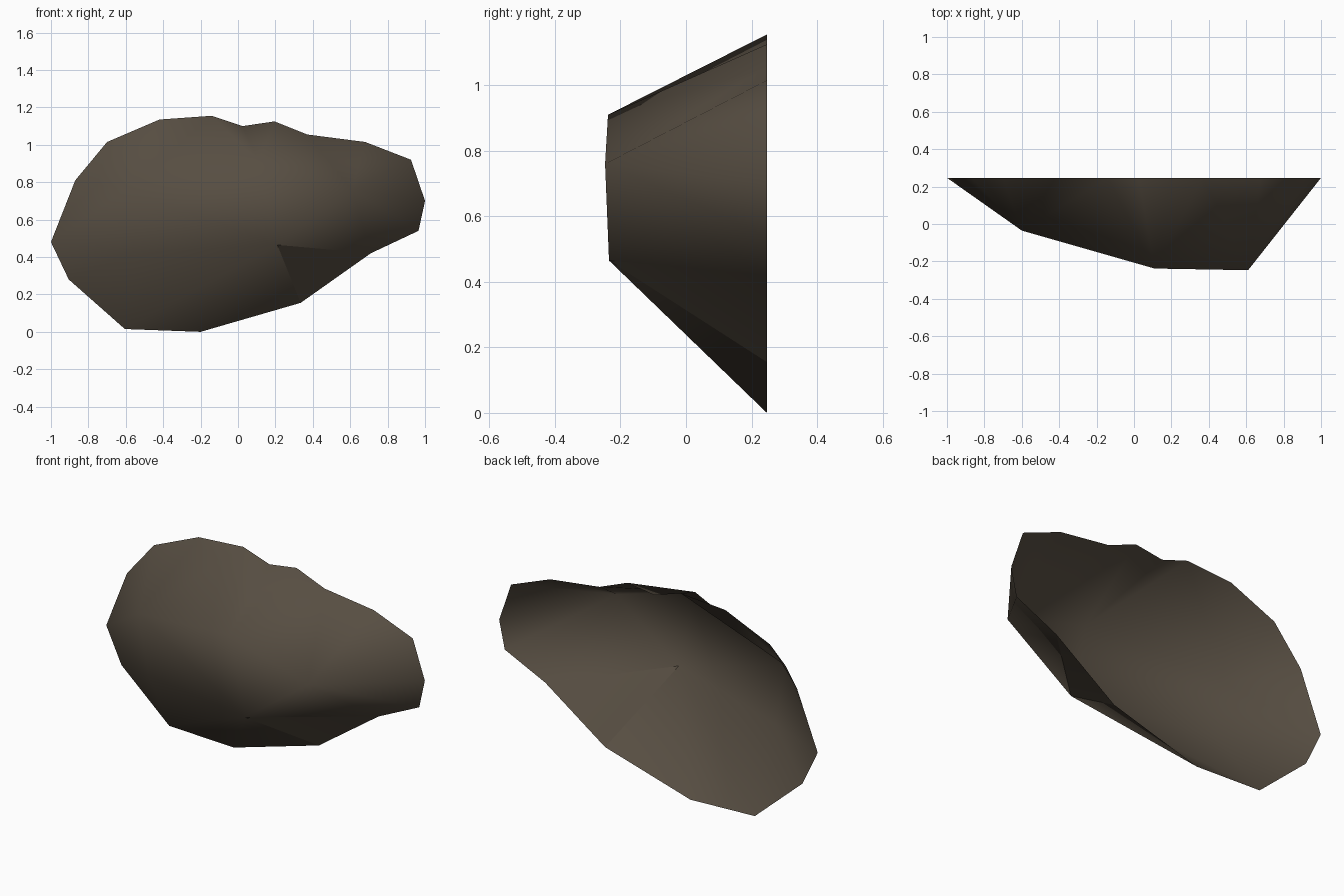
import bpy, bmesh

if "Cube" in bpy.data.objects:
    bpy.data.objects.remove(bpy.data.objects["Cube"])

# Rock outline (x, z) on the open back plane, clockwise from the left tip
RIM = [(-1, .48), (-.87, .81), (-.70, 1.015), (-.42, 1.135), (-.14, 1.155),
       (.025, 1.10), (.195, 1.125), (.37, 1.055), (.68, 1.015), (.925, .92),
       (1, .70), (.965, .54), (.71, .42), (.335, .155), (-.20, .0),
       (-.605, .015), (-.905, .28)]
BACK_Y = .247

bm = bmesh.new()
rim = [bm.verts.new((x, BACK_Y, z)) for x, z in RIM]

# Raised front corners, each with the stretch of rim it fans out to
left = bm.verts.new((-.60, -.035, .76))
left_low = bm.verts.new((-.55, -.02, .42))
top = bm.verts.new((.11, -.238, .91))
right = bm.verts.new((.61, -.247, .76))
low = bm.verts.new((.21, -.235, .465))

fans = [(left, 0, 4), (left_low, 15, 17), (top, 4, 7), (right, 7, 12), (low, 13, 15)]
for peak, start, end in fans:
    for i in range(start, end):
        bm.faces.new((peak, rim[i % 17], rim[(i + 1) % 17]))

# Hard-edged lower facet: its own copies of two corners split the shading
bm.faces.new((bm.verts.new(low.co), rim[12], bm.verts.new(rim[13].co)))

# Faces joining neighbouring fans, and the front plateau
for tri in [(left, rim[4], top), (top, rim[7], right), (right, rim[12], low),
            (low, rim[15], left_low), (left_low, rim[0], left),
            (left, top, low), (left, low, left_low), (top, right, low)]:
    bm.faces.new(tri)

# Face everything outward, away from a point inside the shell
for f in bm.faces:
    f.normal_update()
    c = f.calc_center_median()
    c.y -= BACK_Y
    c.z -= .6
    if f.normal.dot(c) < 0:
        f.normal_flip()
    f.smooth = True

mesh = bpy.data.meshes.new("rock")
bm.to_mesh(mesh)
bm.free()

# Single brown stone colour
stone = bpy.data.materials.new("brown stone")
stone.diffuse_color = (.094, .075, .054, 1)
stone.use_nodes = True
stone.node_tree.nodes["Principled BSDF"].inputs["Base Color"].default_value = stone.diffuse_color
mesh.materials.append(stone)
rock = bpy.data.objects.new("rock", mesh)
bpy.context.collection.objects.link(rock)
